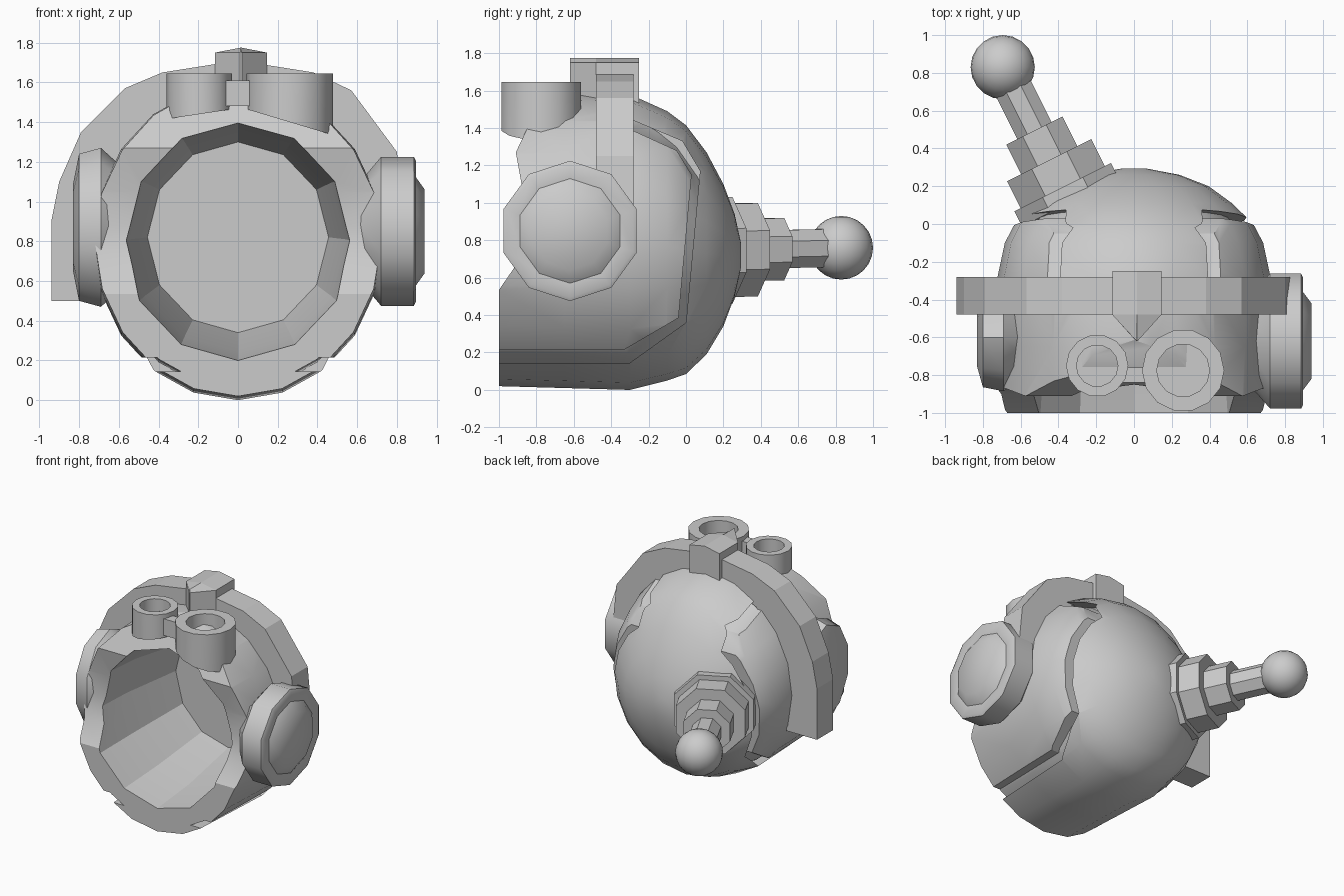
import bpy, bmesh
from math import sin, cos, pi, radians
from mathutils import Vector

cube = bpy.data.objects.get("Cube")
if cube:
    bpy.data.objects.remove(cube)

grey = bpy.data.materials.new("plain grey")
grey.use_nodes = True
grey.diffuse_color = (0.6, 0.6, 0.6, 1)
for node in grey.node_tree.nodes:
    if node.type == 'BSDF_PRINCIPLED':
        node.inputs["Base Color"].default_value = (0.6, 0.6, 0.6, 1)
        node.inputs["Roughness"].default_value = 0.6


def loft(name, rings):
    """Closed solid skinned through rings of equal point count."""
    bm = bmesh.new()
    vs = [[bm.verts.new(p) for p in ring] for ring in rings]
    n = len(vs[0])
    for a, b in zip(vs, vs[1:]):
        for i in range(n):
            j = (i + 1) % n
            bm.faces.new((a[i], a[j], b[j], b[i]))
    bm.faces.new(vs[0])
    bm.faces.new(vs[-1])
    bmesh.ops.recalc_face_normals(bm, faces=bm.faces)
    mesh = bpy.data.meshes.new(name)
    bm.to_mesh(mesh)
    bm.free()
    mesh.materials.append(grey)
    ob = bpy.data.objects.new(name, mesh)
    bpy.context.collection.objects.link(ob)
    return ob


def turned(name, centre, axis, profile, sides, spin=0.0, squash=1.0):
    """Solid of revolution; profile is (distance along axis, radius)."""
    axis = Vector(axis).normalized()
    u = Vector((0, 0, 1))
    v = axis.cross(u) * squash
    angles = [2 * pi * (i + spin) / sides for i in range(sides)]
    return loft(name, [[Vector(centre) + axis * d + (u * cos(t) + v * sin(t)) * r
                        for t in angles] for d, r in profile])


def prism_x(name, outline, x0, x1):
    return loft(name, [[(x, y, z) for y, z in outline] for x in (x0, x1)])


def oval_rings(rings, sides):
    """Rings (y, centre z, radius, width factor) around the front-to-back axis."""
    return [[(w * r * sin(2 * pi * i / sides), y, zc + r * cos(2 * pi * i / sides))
             for i in range(sides)] for y, zc, r, w in rings]


def cut(ob, cutter, keep=False):
    mod = ob.modifiers.new("cut", 'BOOLEAN')
    mod.operation = 'DIFFERENCE'
    mod.solver = 'EXACT'
    mod.object = cutter
    bpy.context.view_layer.update()
    deps = bpy.context.evaluated_depsgraph_get()
    mesh = bpy.data.meshes.new_from_object(ob.evaluated_get(deps))
    ob.modifiers.clear()
    ob.data = mesh
    if not keep:
        bpy.data.objects.remove(cutter)


def smooth(ob, angle):
    bpy.ops.object.select_all(action='DESELECT')
    ob.select_set(True)
    bpy.context.view_layer.objects.active = ob
    bpy.ops.object.shade_smooth_by_angle(angle=radians(angle))


# Helmet shell
dome = [(-1, .8, .78, .92), (-.65, .8, .79, .92), (-.3, .79, .79, .92), (-.1, .77, .72, .95),
        (0, .75, .665, .95), (.11, .73, .54, .96), (.2, .72, .38, 1.04), (.26, .72, .22, 1.1),
        (.293, .72, .07, 1)]
shell = loft("helmet_shell", oval_rings(dome, 20))

# Channels around the side panels, kept shallow by a slightly smaller core
core_rings = [(y - (.05 if y > -.2 else .3 if y < -.9 else 0), zc, max(r - .05, .03), w)
              for y, zc, r, w in dome]
core = loft("channel_core", oval_rings(core_rings, 20))
channel = [(-1.2, .145), (-.3, .145), (0, .36), (.075, 1.17), (-.02, 1.33), (-.4, 1.49),
           (-.4, 1.44), (-.05, 1.28), (.03, 1.15), (-.04, .385), (-.33, .215), (-1.2, .215)]
for side in (-1, 1):
    groove = prism_x("channel_cutter", channel, side * .25, side * 1.1)
    cut(groove, core, keep=True)
    cut(shell, groove)
bpy.data.objects.remove(core)

# Sloping brow, rim hollowed back beside the ears, and the face opening
brow = [(-1.01, .52), (-.9, .68), (-.86, .88), (-.87, 1.05), (-.91, 1.27), (-.8, 1.5),
        (-.55, 1.62), (-.55, 2), (-1.3, 2), (-1.3, .52)]
cut(shell, prism_x("brow_cutter", brow, -1.2, 1.2))
hollow = [(-1.1, .8, .61, .95), (-.6, .81, .57, .95), (-.12, .82, .48, .95)]
cut(shell, loft("face_cutter", oval_rings(hollow, 12)))
smooth(shell, 28)

# Band over the crown, longer on the right side, sunk into the shell
outer = [(-.94, .5), (-.94, .9), (-.9, 1.1), (-.79, 1.35), (-.57, 1.57), (-.38, 1.65),
         (0, 1.71), (.38, 1.65), (.57, 1.56), (.8, 1.25), (.83, .95)]
inner = [(x * .72, .8 + (z - .8) * .78 if z > .8 else z) for x, z in reversed(outer)]
loft("crown_band", [[(x, y, z) for x, z in outer + inner] for y in (-.48, -.28)])

# Ridged block on top of the band, pointed at the front
section = [(-.13, 1.5), (-.13, 1.75), (0, 1.775), (.13, 1.75), (.13, 1.5), (0, 1.5)]
loft("crown_block", [[(.015 + x * w, y, z) for x, z in section]
                     for y, w in ((-.25, 1), (-.48, 1), (-.62, .03))])

# Ear cup on the left, narrower oval pad on the right
left_cup = turned("left_ear_cup", (0, -.62, .85), (1, 0, 0),
                  [(.59, .22), (.72, .375), (.885, .375), (.895, .355), (.89, .28), (.94, .21)], 10)
right_pad = turned("right_ear_pad", (0, -.6, .87), (-1, 0, 0),
                   [(.58, .3), (.69, .4), (.8, .37), (.83, .22)], 10, 0, .75)
smooth(left_cup, 38)
smooth(right_pad, 38)


# Open tubes on the brow, their undersides slanting down and outward
def brow_tube(name, x, y, r, hole, bottom, slope):
    levels = [(r, bottom, slope), (r, 1.645, 0), (hole, 1.645, 0), (hole, 1.52, 0)]
    angles = [2 * pi * i / 14 for i in range(14)]
    tube = loft(name, [[(x + q * cos(t), y + q * sin(t), z + k * q * cos(t)) for t in angles]
                       for q, z, k in levels])
    smooth(tube, 35)


brow_tube("right_brow_tube", -.195, -.75, .165, .11, 1.44, .15)
brow_tube("left_brow_tube", .26, -.775, .218, .14, 1.40, -.3)
prism_x("tube_link", [(-.84, 1.48), (-.76, 1.48), (-.76, 1.61), (-.84, 1.61)], -.06, .07)

# Stepped antenna with a ball tip
tip = Vector((-.695, .83, .76))
root = Vector((-.45, .9, .02))
steps = [("antenna_base", -.8, -.71, .31), ("antenna_middle_step", -.75, -.55, .27),
         ("antenna_upper_step", -.6, -.375, .18), ("antenna_rod", -.45, 0, .11)]
for name, start, end, r in steps:
    turned(name, tip, root, [(start, r), (end, r)], 8, .5)

bpy.ops.mesh.primitive_uv_sphere_add(segments=20, ring_count=12, radius=.17, location=tip)
ball = bpy.context.object
ball.name = "antenna_ball"
ball.data.materials.append(grey)
smooth(ball, 40)
